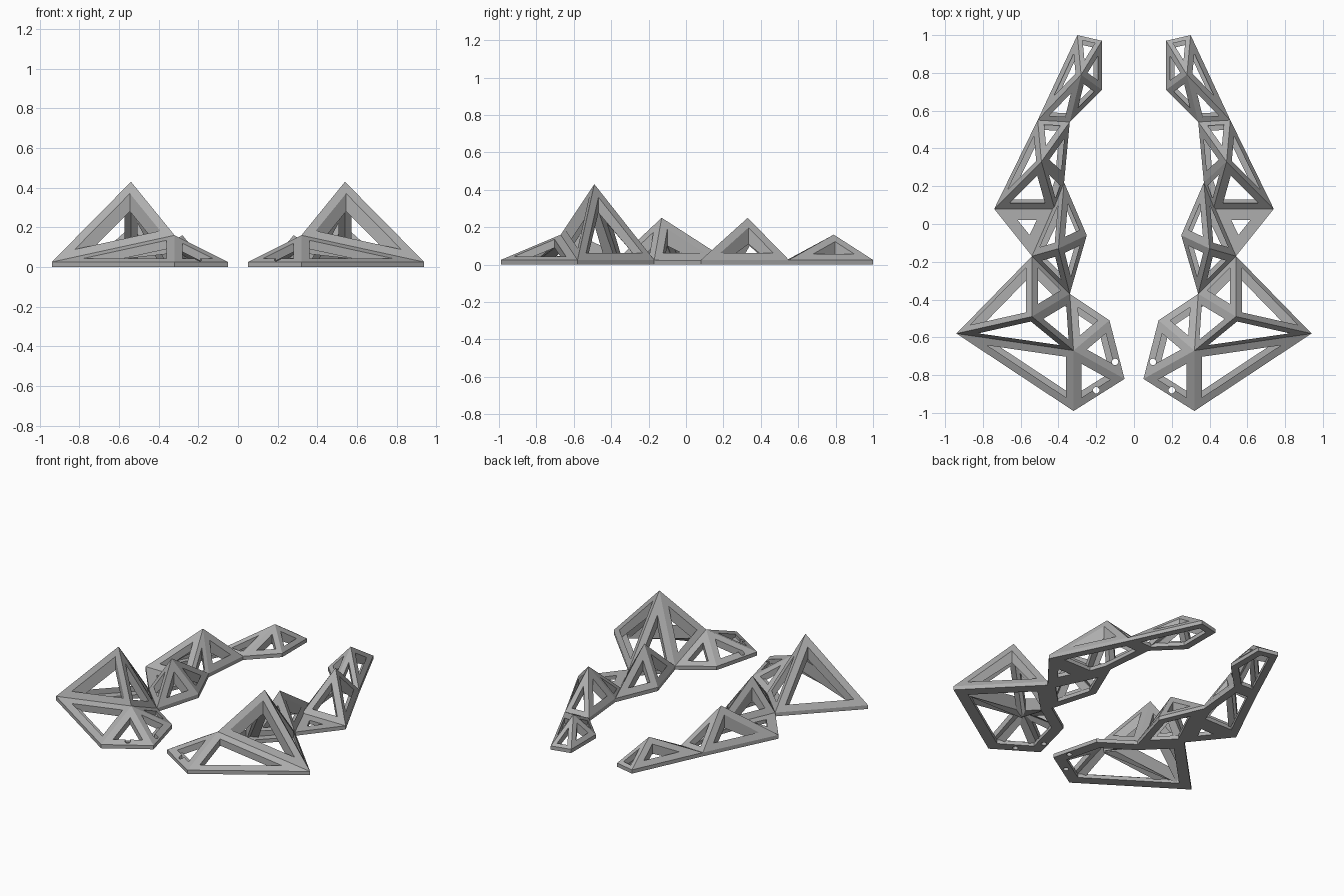
import bpy, bmesh
from mathutils import Vector

cube = bpy.data.objects.get("Cube")
if cube:
    bpy.data.objects.remove(cube, do_unlink=True)

LIP = 0.025   # height of the flat base strips

grey = bpy.data.materials.new("plain_grey")
grey.use_nodes = True
grey.diffuse_color = (0.42, 0.42, 0.42, 1)
grey.node_tree.nodes["Principled BSDF"].inputs["Base Color"].default_value = (0.42, 0.42, 0.42, 1)

# Corners of the base outline on the left half
BASE = {
    "A": (0.32, -0.99), "B": (0.05, -0.82), "C": (0.13, -0.51),
    "D": (0.34, -0.37), "E": (0.94, -0.58), "F": (0.54, -0.17),
    "G": (0.25, -0.06), "H": (0.74, 0.08), "N": (0.42, 0.08),
    "M": (0.37, 0.22), "K": (0.34, 0.54), "L": (0.51, 0.55),
    "O": (0.17, 0.71), "Q": (0.17, 0.97), "R": (0.30, 1.0),
}
NODES = {k: Vector((x, y, LIP)) for k, (x, y) in BASE.items()}

# Raised peaks
NODES.update({
    "1": Vector((0.32, -0.67, 0.16)), "2": Vector((0.54, -0.49, 0.43)),
    "3": Vector((0.40, -0.13, 0.25)), "4": Vector((0.49, 0.33, 0.25)),
    "5": Vector((0.28, 0.79, 0.16)),
})


def frame(name, outer, inner, depth, cutters=()):
    """Open frame between two loops, extruded straight down to the ground at most."""
    bm = bmesh.new()

    def loop(points, drop):
        return [bm.verts.new((p.x, p.y, max(0.0, p.z - drop))) for p in points]

    loops = [loop(outer, 0), loop(inner, 0), loop(inner, depth), loop(outer, depth)]
    n = len(outer)
    for a, b in zip(loops, loops[1:] + loops[:1]):
        for i in range(n):
            j = (i + 1) % n
            bm.faces.new((a[i], a[j], b[j], b[i]))
    bmesh.ops.recalc_face_normals(bm, faces=bm.faces)
    mesh = bpy.data.meshes.new(name)
    bm.to_mesh(mesh)
    bm.free()
    mesh.materials.append(grey)
    obj = bpy.data.objects.new(name, mesh)
    bpy.context.collection.objects.link(obj)
    for cutter in cutters:
        cut = obj.modifiers.new("hole", "BOOLEAN")
        cut.operation = "DIFFERENCE"
        cut.solver = "EXACT"
        cut.object = cutter
    mirror = obj.modifiers.new("mirror", "MIRROR")
    mirror.use_mirror_merge = False
    return obj


def facet(name, keys, cutters=()):
    """Sloped triangular frame with an even border."""
    a, b, c = (NODES[k] for k in keys)
    la, lb, lc = (b - c).length, (c - a).length, (a - b).length
    centre = (a * la + b * lb + c * lc) / (la + lb + lc)
    cross = (b - a).cross(c - a)
    radius = cross.length / (la + lb + lc)
    keep = 1 - min(0.042, 0.5 * radius) / radius
    inner = [centre + (p - centre) * keep for p in (a, b, c)]
    slope = abs(cross.normalized().z)
    frame(name, [a, b, c], inner, min(0.09, 0.04 / max(slope, 0.1)), cutters)


def base_ring(name, keys, width, cutters=()):
    """Flat strip that follows the inside of a base outline."""
    pts = [NODES[k] for k in keys]
    n = len(pts)
    area = sum(pts[i - 1].x * pts[i].y - pts[i].x * pts[i - 1].y for i in range(n))
    side = 1 if area > 0 else -1
    inner = []
    for i, p in enumerate(pts):
        d1 = (p - pts[i - 1]).normalized()
        d2 = (pts[(i + 1) % n] - p).normalized()
        n1 = Vector((-d1.y, d1.x, 0)) * side
        n2 = Vector((-d2.y, d2.x, 0)) * side
        inner.append(p + (n1 + n2) * (width / (1 + n1.dot(n2))))
    frame(name, pts, inner, LIP, cutters)


# Cutters for the two mounting holes
holes = []
for x, y in ((0.10, -0.73), (0.20, -0.88)):
    bpy.ops.mesh.primitive_cylinder_add(vertices=20, radius=0.017, depth=0.4, location=(x, y, 0))
    cutter = bpy.context.object
    cutter.name = "hole_cutter"
    cutter.hide_render = True
    cutter.display_type = "WIRE"
    cutter.hide_set(True)
    holes.append(cutter)

# Sections: base outline, strip width, sloped triangles
SECTIONS = {
    "front_truss": ("ABCDFE", 0.068, ["AB1", "BC1", "CD1", "AE1", "E12", "D12", "DF2", "EF2"]),
    "inner_truss": ("DFNMG", 0.045, ["DF3", "FM3", "MG3", "GD3"]),
    "middle_truss": ("HLKMN", 0.05, ["HL4", "LK4", "KM4", "MN4", "NH4"]),
    "rear_truss": ("KLRQO", 0.045, ["KL5", "LR5", "RQ5", "QO5", "OK5"]),
}
for section, (outline, width, triangles) in SECTIONS.items():
    front = section == "front_truss"
    base_ring(section + "_base", outline, width, holes if front else ())
    for i, keys in enumerate(triangles):
        facet(f"{section}_facet_{i + 1}", keys, holes if front and "B" in keys else ())

# Flat corner plate that joins the inner and middle trusses
base_ring("corner_plate", "FHN", 0.06)
